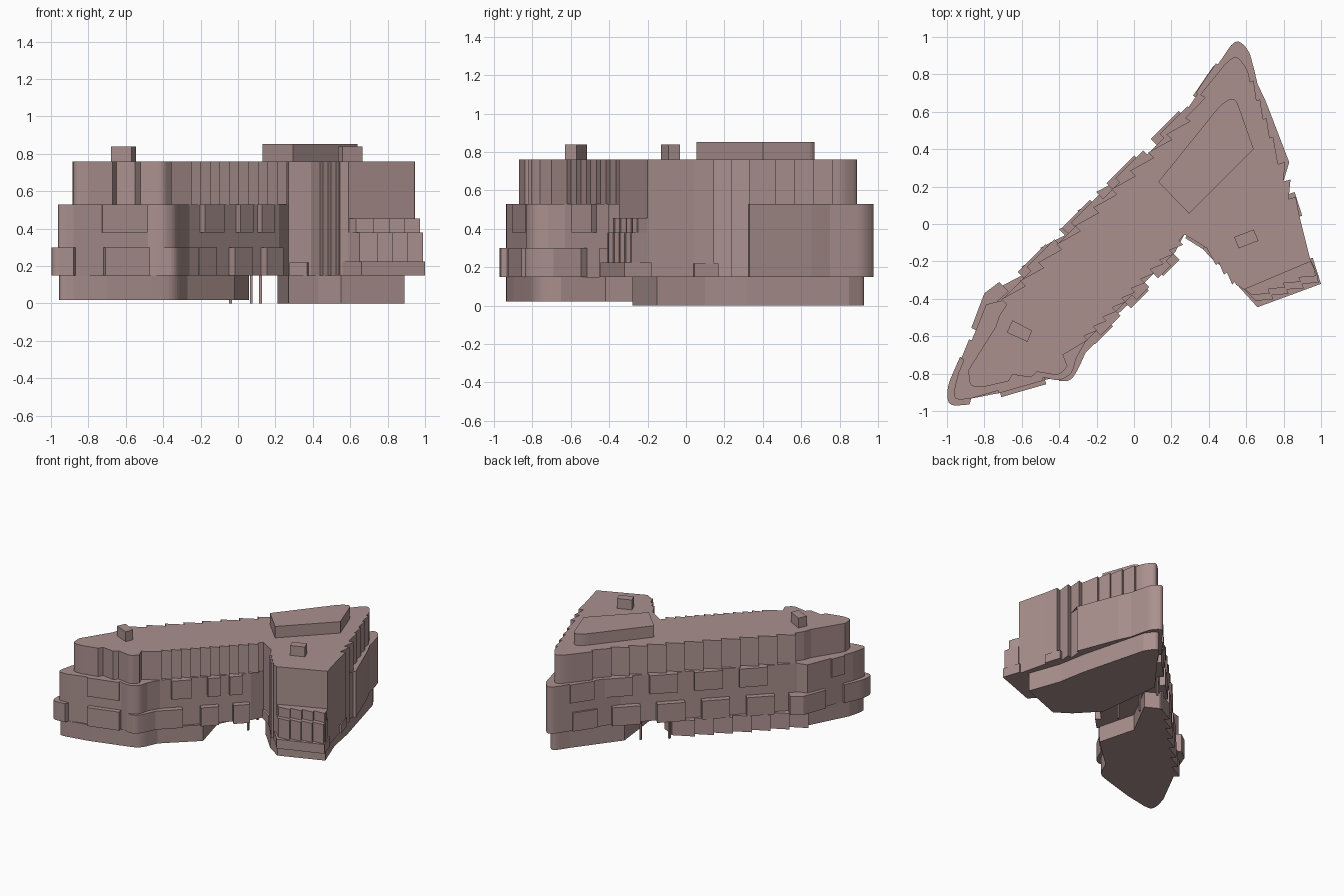
import bpy, bmesh
from mathutils import Vector as V

if "Cube" in bpy.data.objects:
    bpy.data.objects.remove(bpy.data.objects["Cube"])

mat = bpy.data.materials.new("brown_stone")
mat.diffuse_color = (0.40, 0.28, 0.27, 1)
mat.use_nodes = True
mat.node_tree.nodes["Principled BSDF"].inputs["Base Color"].default_value = mat.diffuse_color


def fillet(pts, seg=6):
    """Round every corner given as (x, y, radius); plain (x, y) corners stay sharp."""
    out = []
    for i, p in enumerate(pts):
        c = V(p[:2])
        if len(p) == 2:
            out.append(c)
            continue
        a, b = V(pts[i - 1][:2]) - c, V(pts[(i + 1) % len(pts)][:2]) - c
        a = c + a.normalized() * min(p[2], a.length * .45)
        b = c + b.normalized() * min(p[2], b.length * .45)
        for k in range(seg + 1):
            t = k / seg
            out.append(a * (1 - t) ** 2 + c * 2 * t * (1 - t) + b * t * t)
    return out


def prism(name, pts, z0, z1):
    bm = bmesh.new()
    face = bm.faces.new([bm.verts.new((p[0], p[1], z0)) for p in fillet(pts)])
    top = bmesh.ops.extrude_face_region(bm, geom=[face])["geom"]
    bmesh.ops.translate(bm, vec=(0, 0, z1 - z0),
                        verts=[v for v in top if isinstance(v, bmesh.types.BMVert)])
    bmesh.ops.recalc_face_normals(bm, faces=bm.faces)
    me = bpy.data.meshes.new(name)
    bm.to_mesh(me)
    bm.free()
    me.materials.append(mat)
    ob = bpy.data.objects.new(name, me)
    bpy.context.collection.objects.link(ob)
    return ob


def frame(p, q):
    p, q = V(p), V(q)
    d = (q - p).normalized()
    return p, q, d, V((-d.y, d.x))      # outlines run clockwise, so left is outward


def teeth(p, q, n, depth):
    """Saw-tooth facade from p towards q."""
    p, q, d, out = frame(p, q)
    res = []
    for i in range(n):
        a = p.lerp(q, i / n)
        res += [tuple(a), tuple(a + out * depth)]
    return res


def bays(name, p, q, spans, depth, z0, z1):
    """Box bays on a wall; spans are (start, end) fractions of the wall."""
    p, q, d, out = frame(p, q)
    for i, (s, e) in enumerate(spans):
        a, b = p.lerp(q, s), p.lerp(q, e)
        prism(f"{name}_{i + 1}", [a - out * .04, a + out * depth, b + out * depth, b - out * .04], z0, z1)


# Shared outline of the short wing: east saw-tooth, front, west steps
wing = (teeth((.77, .32), (.855, .04), 3, .04)
        + [(.885, .04), (.945, -.20), (.59, -.35), (.545, -.325)]
        + teeth((.54, -.31), (.41, -.155), 3, .02) + [(.39, -.13), (.27, -.055)])

# Main lower storeys
NW = ((-.71, -.41), (.22, .52))
SE = ((.22, -.15), (-.26, -.63))
body = ([(-.965, -.90, .07), (-.94, -.80), (-.79, -.43), NW[0], NW[1], (.46, .87),
         (.545, .995, .09), (.615, .93, .04), (.645, .815), (.66, .75), (.705, .655), (.83, .33)]
        + wing + [SE[0], SE[1], (-.31, -.72), (-.33, -.80, .06), (-.40, -.84, .05),
                  (-.48, -.82), (-.88, -.935), (-.955, -.94, .05)])
prism("lower_storeys", body, .15, .53)

# Set-back upper storey with saw-tooth facades
upper = ([(-.88, -.87, .05), (-.885, -.78), (-.74, -.55), (-.72, -.49)]
         + teeth((-.68, -.43), (.30, .55), 10, .04)
         + teeth((.30, .55), (.46, .80), 2, .03)
         + [(.49, .86, .04), (.55, .905, .06), (.61, .82, .04)]
         + teeth((.62, .76), (.76, .36), 4, .02)
         + wing + teeth((.24, -.09), (-.32, -.65), 11, .03)
         + [(-.38, -.70), (-.355, -.76), (-.40, -.81, .03), (-.52, -.79), (-.55, -.82),
            (-.65, -.805), (-.67, -.84), (-.80, -.87)])
prism("upper_storey", upper, .53, .76)

# Ground floor of the long wing, toothed along the back
base_teeth = teeth((-.77, -.46), (-.07, .24), 7, .045)
prism("long_wing_base", [(-.96, -.88, .07), (-.93, -.77)] + base_teeth
      + [(-.05, .25), (.06, .19), (-.10, -.12), (-.02, -.42), (-.27, -.65), (-.33, -.79, .06),
         (-.46, -.83), (-.70, -.90), (-.88, -.935), (-.95, -.94, .05)], .02, .15)

# Ground floor of the short wing
prism("short_wing_base", [(.21, .49), (.46, .82), (.55, .955, .07), (.62, .85), (.76, .32),
                          (.80, .10), (.89, -.15), (.55, -.28), (.43, -.20), (.27, -.03)], 0, .15)

# Staggered bays along both long facades
bays("back_lower_bay", *NW, [(.13 + .255 * i, .29 + .255 * i) for i in range(4)], .045, .15, .30)
bays("back_upper_bay", *NW, [(.17 + .255 * i, .33 + .255 * i) for i in range(4)], .03, .38, .53)
bays("front_lower_bay", *SE, [(.02, .2), (.36, .56), (.76, .96)], .045, .15, .30)
bays("front_upper_bay", *SE, [(.1, .24), (.34, .48), (.66, .88)], .035, .38, .53)
NT = ((.22, .52), (.46, .87))
bays("back_tip_lower_bay", *NT, [(.45, .9)], .015, .15, .30)
bays("back_tip_upper_bay", *NT, [(.5, .95)], .012, .38, .53)

# Bays around the west end
SW = ((-.48, -.82), (-.88, -.935))
bays("south_lower_bay", *SW, [(0, .6)], .038, .15, .30)
bays("south_upper_bay", *SW, [(.02, .62)], .015, .38, .53)
W = ((-.94, -.80), (-.79, -.43))
bays("west_upper_bay", *W, [(.2, .48)], .015, .38, .53)
prism("west_corner_bay", [(-.87, -.555), (-.80, -.37), (-.72, -.31), (-.67, -.36),
                          (-.76, -.44), (-.82, -.58)], .15, .30)
prism("west_tip_bay", [(-.93, -.71), (-1.0, -.87, .06), (-.995, -.975, .09), (-.88, -.965),
                       (-.86, -.90), (-.88, -.73)], .15, .30)
prism("south_corner_bay", [(-.24, -.60), (-.19, -.62), (-.26, -.69), (-.30, -.78, .05),
                           (-.34, -.84, .05), (-.40, -.84), (-.41, -.79), (-.35, -.70)], .15, .30)

# Small bays on the short wing near the passage and on its east side
bays("passage_bay", (.39, -.13), (.27, -.055), [(.1, .9)], .015, .15, .22)
bays("east_bay", (.84, .18), (.885, .04), [(.1, 1)], .015, .15, .22)

# Stepped terraces at the front of the short wing
prism("terrace_canopy", [(.955, -.18), (1.0, -.32), (.66, -.445), (.56, -.335)], .15, .225)
prism("terrace_lower", [(.95, -.20), (.985, -.285)]
      + teeth((.98, -.29), (.655, -.41), 4, .025) + [(.65, -.41), (.58, -.34)], .225, .38)
prism("terrace_upper", [(.945, -.20), (.97, -.25)]
      + teeth((.965, -.255), (.635, -.378), 4, .025) + [(.63, -.38), (.585, -.34)], .38, .455)

# Rooftop plant room and two vents
prism("roof_plant_room", [(.13, .225), (.465, .64, .04), (.54, .685, .06), (.64, .40), (.295, .055)], .76, .853)
prism("roof_vent_west", [(-.65, -.515), (-.545, -.57), (-.57, -.63), (-.68, -.58)], .76, .84)
prism("roof_vent_east", [(.535, -.07), (.64, -.03), (.665, -.09), (.56, -.13)], .76, .84)

# Slender columns in the open passage
for i, (x, y) in enumerate([(.12, .41), (-.04, .27), (.07, .15), (.12, -.04)]):
    r = .007
    prism(f"passage_column_{i + 1}", [(x - r, y - r), (x - r, y + r), (x + r, y + r), (x + r, y - r)], 0, .15)
